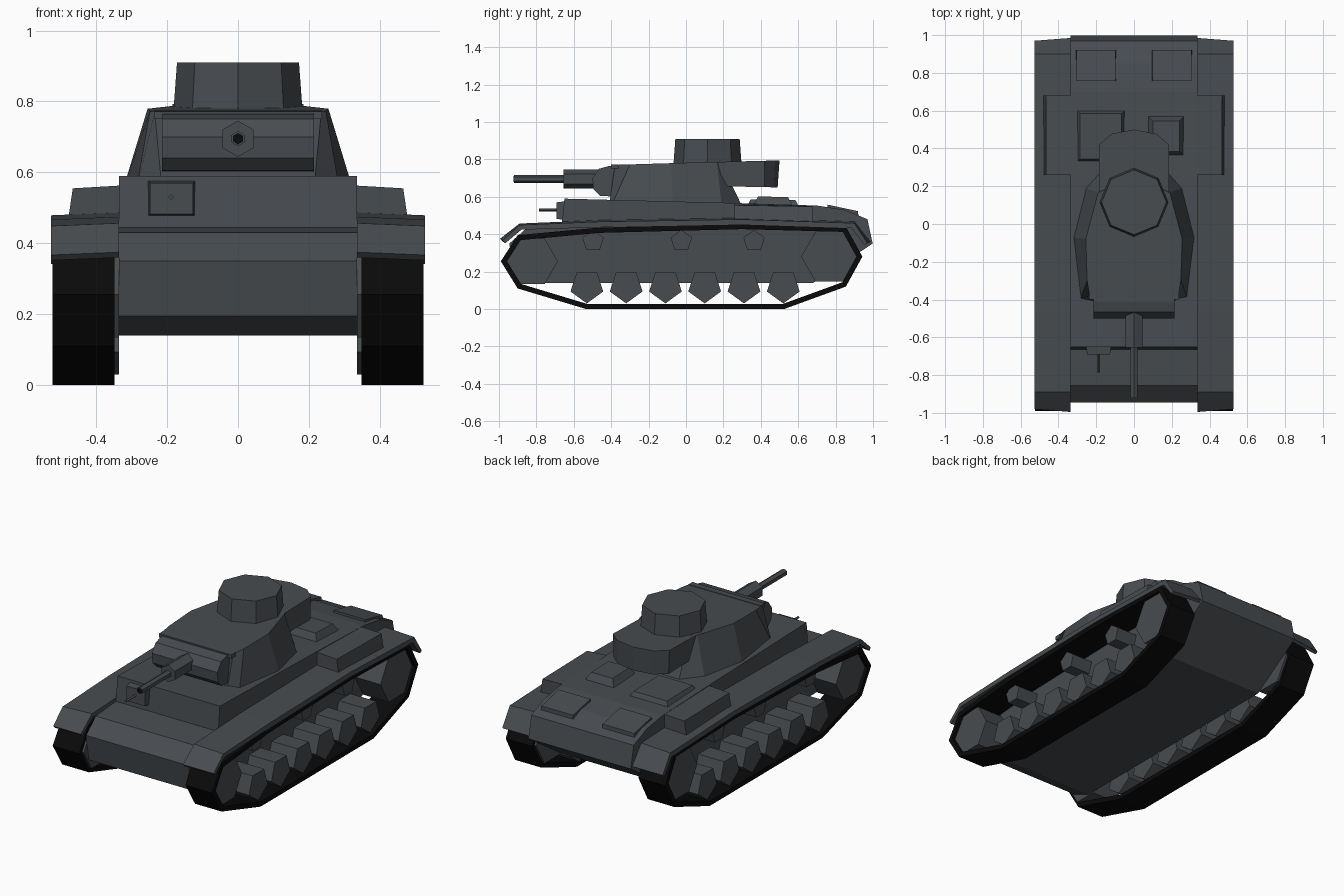
import bpy, bmesh, math
from mathutils import Vector

if "Cube" in bpy.data.objects:
    bpy.data.objects.remove(bpy.data.objects["Cube"])


def material(name, rgb):
    m = bpy.data.materials.new(name)
    m.diffuse_color = (*rgb, 1)
    m.use_nodes = True
    m.node_tree.nodes["Principled BSDF"].inputs["Base Color"].default_value = m.diffuse_color
    return m


GREY = material("dark grey paint", (0.064, 0.072, 0.080))
BLACK = material("black rubber", (0.003, 0.003, 0.003))


def finish(name, bm, mat, mirror=False):
    bmesh.ops.recalc_face_normals(bm, faces=bm.faces)
    me = bpy.data.meshes.new(name)
    bm.to_mesh(me)
    bm.free()
    me.materials.append(mat)
    ob = bpy.data.objects.new(name, me)
    bpy.context.collection.objects.link(ob)
    if mirror:
        ob.modifiers.new("mirror", 'MIRROR')
    return ob


def loft(name, a, b, mat=GREY, mirror=False):
    """Closed solid between two rings of equal length."""
    bm = bmesh.new()
    va, vb = [bm.verts.new(p) for p in a], [bm.verts.new(p) for p in b]
    n = len(va)
    bm.faces.new(va)
    bm.faces.new(vb)
    for i in range(n):
        j = (i + 1) % n
        bm.faces.new((va[i], va[j], vb[j], vb[i]))
    return finish(name, bm, mat, mirror)


def side_prism(name, prof, x0, x1, mat=GREY, mirror=False):
    return loft(name, [(x0, y, z) for y, z in prof], [(x1, y, z) for y, z in prof], mat, mirror)


def ngon(cu, cv, r, n, start):
    return [(cu + r * math.cos(math.radians(start) + math.tau * i / n),
             cv + r * math.sin(math.radians(start) + math.tau * i / n)) for i in range(n)]


def tube(name, x, z, y0, y1, r, n=6, mat=GREY):
    ring = ngon(x, z, r, n, 90)
    return loft(name, [(u, y0, v) for u, v in ring], [(u, y1, v) for u, v in ring], mat)


def plate(name, x0, x1, y0, y1, zb, zf, zr, inset):
    """Raised hatch with sloping sides; zf and zr are top heights front and rear."""
    i = inset
    return loft(name, [(x0, y0, zb), (x1, y0, zb), (x1, y1, zb), (x0, y1, zb)],
                [(x0 + i, y0 + i, zf), (x1 - i, y0 + i, zf), (x1 - i, y1 - i, zr), (x0 + i, y1 - i, zr)])


# hull and superstructure
side_prism("hull", [(-0.80, 0.14), (-0.92, 0.195), (-0.945, 0.35), (-0.855, 0.43), (-0.665, 0.445),
                    (-0.65, 0.59), (0.25, 0.567), (0.70, 0.553), (0.85, 0.53), (0.97, 0.48),
                    (0.998, 0.35), (0.68, 0.14)], -0.336, 0.336)

# fenders with drooping ends
fender = side_prism("fender", [(-0.995, 0.375), (-0.89, 0.457), (-0.46, 0.475), (0.3, 0.487), (0.9, 0.467),
                               (0.985, 0.36), (0.968, 0.35), (0.885, 0.44), (0.3, 0.46), (-0.46, 0.445),
                               (-0.88, 0.432), (-0.98, 0.36)], 0.335, 0.527, mirror=True)
for v in fender.data.vertices:
    if v.co.x > 0.5:
        v.co.z -= 0.008
        if abs(v.co.y) > 0.95:
            v.co.y *= 0.985

# side intake boxes beside the engine deck
loft("intake_box", [(0.33, 0.26, 0.46), (0.48, 0.26, 0.46), (0.48, 0.68, 0.46), (0.33, 0.68, 0.46)],
     [(0.33, 0.26, 0.563), (0.466, 0.26, 0.555), (0.466, 0.68, 0.548), (0.33, 0.68, 0.553)], mirror=True)

# tracks: a closed band with mitred inner loop
outer = [Vector(p) for p in [(-0.99, 0.255), (-0.90, 0.11), (-0.535, 0), (0.525, 0), (0.855, 0.12),
                             (0.943, 0.28), (0.855, 0.44), (0.30, 0.455), (-0.465, 0.435), (-0.90, 0.395)]]
n = len(outer)
inner = []
for i, p in enumerate(outer):
    d0, d1 = (p - outer[i - 1]).normalized(), (outer[(i + 1) % n] - p).normalized()
    n0, n1 = Vector((-d0.y, d0.x)), Vector((-d1.y, d1.x))
    inner.append(p + (n0 + n1) * 0.028 / (1 + n0.dot(n1)))
bm = bmesh.new()
rings = [[bm.verts.new((x, p.x, p.y)) for p in loop]
         for x, loop in ((0.348, outer), (0.523, outer), (0.523, inner), (0.348, inner))]
for k in range(4):
    for i in range(n):
        j, m = (i + 1) % n, (k + 1) % 4
        bm.faces.new((rings[k][i], rings[k][j], rings[m][j], rings[m][i]))
finish("track", bm, BLACK, True)

# running gear
side_prism("drive_wheel", ngon(-0.825, 0.255, 0.14, 6, 0), 0.335, 0.505, mirror=True)
side_prism("rear_wheel", ngon(0.77, 0.28, 0.155, 6, 0), 0.335, 0.505, mirror=True)
for i in range(6):
    side_prism(f"road_wheel_{i + 1}", ngon(-0.53 + 0.21 * i, 0.122, 0.092, 5, -90), 0.335, 0.505, mirror=True)
for i, y in enumerate((-0.497, -0.025, 0.364)):
    side_prism(f"return_roller_{i + 1}", ngon(y, 0.363, 0.06, 5, 90), 0.33, 0.47, mirror=True)


# turret
def ring(half, z):
    """Mirror a right-hand outline (front to back) into a ring."""
    pts = half + [(-x, y) for x, y in reversed(half) if x > 0]
    return [(x, y, z(y)) for x, y in pts]


loft("turret", ring([(0.215, -0.41), (0.285, -0.395), (0.322, -0.07), (0.255, 0.19), (0.16, 0.295)], lambda y: 0.56),
     ring([(0.235, -0.38), (0.248, -0.30), (0.255, -0.08), (0.19, 0.165), (0.15, 0.185)],
          lambda y: 0.782 + 0.03 * y))

# turret rear stowage box
loft("stowage_box", ring([(0.18, 0.12), (0.18, 0.42), (0.115, 0.47), (0, 0.49)], lambda y: 0.66 - 0.02 * y),
     ring([(0.185, 0.12), (0.185, 0.42), (0.12, 0.477), (0, 0.50)], lambda y: 0.782 + 0.025 * y))

# commander's cupola
loft("cupola", [(x, y, 0.76) for x, y in ngon(0, 0.115, 0.183, 8, 90)],
     [(x, y, 0.91) for x, y in ngon(0, 0.115, 0.172, 8, 90)])

# gun mantlet, sleeve and barrel
mantlet = side_prism("gun_mantlet", [(-0.36, 0.76), (-0.41, 0.765), (-0.465, 0.75), (-0.50, 0.70), (-0.495, 0.64),
                                     (-0.46, 0.605), (-0.36, 0.60)], -0.215, 0.215)
side_prism("mantlet_roof_lip", [(-0.36, 0.75), (-0.36, 0.774), (-0.40, 0.772), (-0.40, 0.75)], -0.237, 0.237)
tube("gun_sleeve", 0, 0.695, -0.655, -0.45, 0.051)
tube("gun_barrel", 0, 0.695, -0.92, -0.64, 0.021)
tube("gun_bore", 0, 0.695, -0.922, -0.919, 0.016, mat=BLACK)

# bow machine gun in its square mount
loft("bow_gun_mount", [(x, -0.64, z) for x, z in ((-0.255, 0.475), (-0.12, 0.475), (-0.12, 0.577), (-0.255, 0.577))],
     [(x, -0.692, z) for x, z in ((-0.248, 0.482), (-0.127, 0.482), (-0.127, 0.57), (-0.248, 0.57))])
tube("bow_gun", -0.188, 0.53, -0.785, -0.68, 0.008, 4)

# engine deck hatches
plate("deck_hatch_left", -0.305, -0.045, 0.325, 0.605, 0.545, 0.585, 0.582, 0.02)
plate("deck_hatch_right", 0.07, 0.27, 0.355, 0.575, 0.545, 0.602, 0.598, 0.03)
for name, x0 in (("rear_hatch_left", -0.307), ("rear_hatch_right", 0.095)):
    plate(name, x0, x0 + 0.212, 0.755, 0.922, 0.49, 0.558, 0.523, 0.002)
